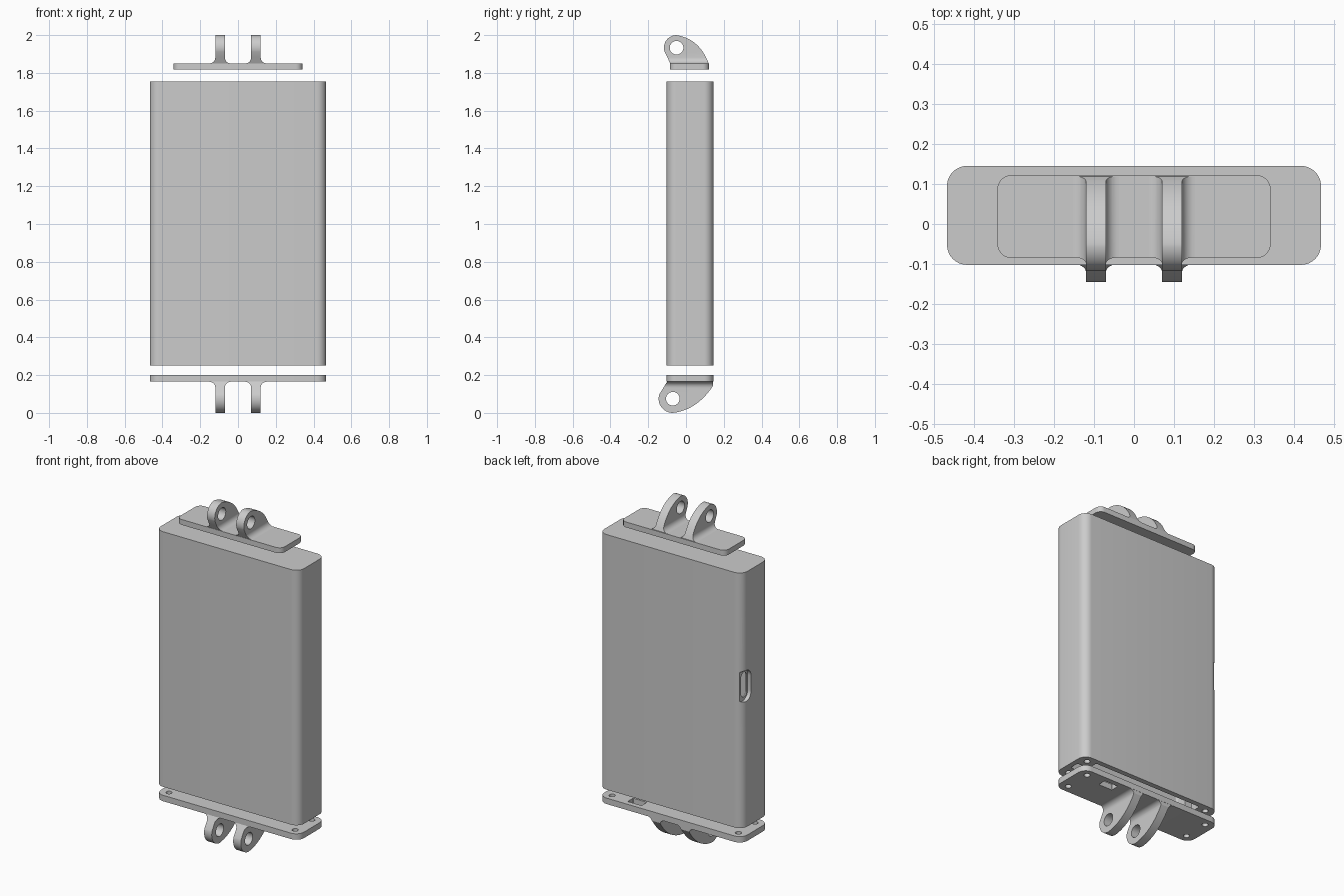
import bpy, bmesh
from math import sin, cos, pi
from mathutils import Matrix, Vector

if bpy.data.objects.get("Cube"):
    bpy.data.objects.remove(bpy.data.objects["Cube"], do_unlink=True)

grey = bpy.data.materials.new("plain grey")
grey.use_nodes = True
COLOUR = (0.6, 0.6, 0.6, 1)
grey.diffuse_color = COLOUR
grey.node_tree.nodes["Principled BSDF"].inputs["Base Color"].default_value = COLOUR

AXES = {"x": lambda u, v, d: (d, u, v),
        "y": lambda u, v, d: (u, d, v),
        "z": lambda u, v, d: (u, v, d)}


def prism(name, outline, axis, start, end):
    """Extrude a 2D outline along an axis."""
    bm = bmesh.new()
    verts = [bm.verts.new(AXES[axis](u, v, start)) for u, v in outline]
    face = bm.faces.new(verts)
    moved = bmesh.ops.extrude_face_region(bm, geom=[face])["geom"]
    shift = Vector(AXES[axis](0, 0, end - start))
    bmesh.ops.translate(bm, vec=shift, verts=[g for g in moved if isinstance(g, bmesh.types.BMVert)])
    bmesh.ops.recalc_face_normals(bm, faces=bm.faces)
    mesh = bpy.data.meshes.new(name)
    bm.to_mesh(mesh)
    bm.free()
    mesh.materials.append(grey)
    obj = bpy.data.objects.new(name, mesh)
    bpy.context.collection.objects.link(obj)
    return obj


def arc(cu, cv, r, a0, a1, steps=12):
    return [(cu + r * cos(a0 + (a1 - a0) * i / steps),
             cv + r * sin(a0 + (a1 - a0) * i / steps)) for i in range(steps + 1)]


def round_rect(u0, u1, v0, v1, r, steps=8):
    corners = [(u1 - r, v1 - r), (u0 + r, v1 - r), (u0 + r, v0 + r), (u1 - r, v0 + r)]
    return [p for i, (u, v) in enumerate(corners)
            for p in arc(u, v, r, i * pi / 2, (i + 1) * pi / 2, steps)]


def circle(u, v, r):
    return arc(u, v, r, 0, 2 * pi, 32)[:-1]


def combine(obj, other, operation):
    """Apply a boolean and remove the helper."""
    mod = obj.modifiers.new("cut", "BOOLEAN")
    mod.operation, mod.solver, mod.object = operation, "EXACT", other
    bpy.context.view_layer.update()
    graph = bpy.context.evaluated_depsgraph_get()
    mesh = bpy.data.meshes.new_from_object(obj.evaluated_get(graph))
    obj.modifiers.clear()
    obj.data = mesh
    bpy.data.objects.remove(other, do_unlink=True)


def smooth(obj):
    bpy.ops.object.select_all(action="DESELECT")
    obj.select_set(True)
    bpy.context.view_layer.objects.active = obj
    bpy.ops.object.shade_smooth_by_angle(angle=0.5)


HALF, FRONT, BACK = 0.467, -0.102, 0.145
LOW, HIGH = 0.25, 1.755
SCREWS = [(sx * 0.412, y) for sx in (-1, 1) for y in (-0.055, 0.1)]


def add_lugs(plate, face, out, eye, radius, front, back, bend):
    """Two filleted lugs with an eye; heights are measured outward from the plate face."""
    ey, eh = eye
    start = (ey, eh + radius)
    curve = [tuple((1 - t) ** 2 * a + 2 * t * (1 - t) * b + t * t * c
                   for a, b, c in zip(start, bend, back))
             for t in (i / 12 for i in range(1, 13))]
    side = [(front, -0.01), (front, 0)] + arc(ey, eh, radius, pi * 1.1, pi / 2, 16)
    side += curve + [(back[0], -0.01)]
    side = [(y, face + out * h) for y, h in side]
    hw, r, top = 0.025, 0.032, eh + radius + 0.02
    for sx in (-1, 1):
        right = arc(hw + r, r, r, -pi / 2, -pi, 8)
        section = [(hw + r, -0.01)] + right + [(hw, top)]
        section += [(-u, v) for u, v in reversed(section)]
        section = [(sx * 0.095 + u, face + out * v) for u, v in section]
        lug = prism("lug", section, "y", -0.3, 0.3)
        combine(lug, prism("side", side, "x", -0.4, 0.4), "INTERSECT")
        combine(lug, prism("eye", circle(ey, face + out * eh, 0.036), "x", -0.4, 0.4), "DIFFERENCE")
        combine(plate, lug, "UNION")


# Hollow case, open underneath, with a screw post in each corner
case = prism("case", round_rect(-HALF, HALF, FRONT, BACK, 0.05), "z", LOW, HIGH)
wall = 0.03
combine(case, prism("cavity", round_rect(-HALF + wall, HALF - wall, FRONT + wall, BACK - wall, 0.02),
                    "z", 0.5, HIGH - wall), "DIFFERENCE")
combine(case, prism("mouth_long", round_rect(-0.36, 0.36, FRONT + wall, BACK - wall, 0.01),
                    "z", LOW - 0.1, 0.52), "DIFFERENCE")
combine(case, prism("mouth_wide", round_rect(-HALF + wall, HALF - wall, -0.005, 0.05, 0.01),
                    "z", LOW - 0.1, 0.53), "DIFFERENCE")
for x, y in SCREWS:
    combine(case, prism("screw_hole", circle(x, y, 0.017), "z", LOW - 0.1, LOW + 0.15), "DIFFERENCE")

# Port recess on the rear edge of the side, with a slot through its floor
combine(case, prism("port_recess", round_rect(0.06, 0.16, 0.99, 1.175, 0.049), "x", -0.6, -0.445),
        "DIFFERENCE")
combine(case, prism("port_slot", round_rect(0.072, 0.122, 1.01, 1.155, 0.024), "x", -0.6, -0.41),
        "DIFFERENCE")
smooth(case)

# Bottom cover with screw holes, switch window and lugs
cover = prism("bottom_cover", round_rect(-HALF, HALF, FRONT, BACK, 0.05), "z", 0.165, 0.2)
for x, y in SCREWS:
    combine(cover, prism("screw_hole", circle(x, y, 0.017), "z", 0, 0.4), "DIFFERENCE")
combine(cover, prism("switch_window", round_rect(0.21, 0.3, 0.065, 0.115, 0.002, 1), "z", 0.1, 0.3),
        "DIFFERENCE")
add_lugs(cover, 0.165, -1, (-0.07, 0.09), 0.075, -0.1, (0.144, 0.02), (0.06, 0.15))
smooth(cover)

# Top mount with lugs
mount = prism("top_mount", round_rect(-0.341, 0.341, -0.085, 0.122, 0.035), "z", 1.818, 1.85)
add_lugs(mount, 1.85, 1, (-0.05, 0.083), 0.067, -0.083, (0.118, 0.005), (0.07, 0.13))
smooth(mount)
